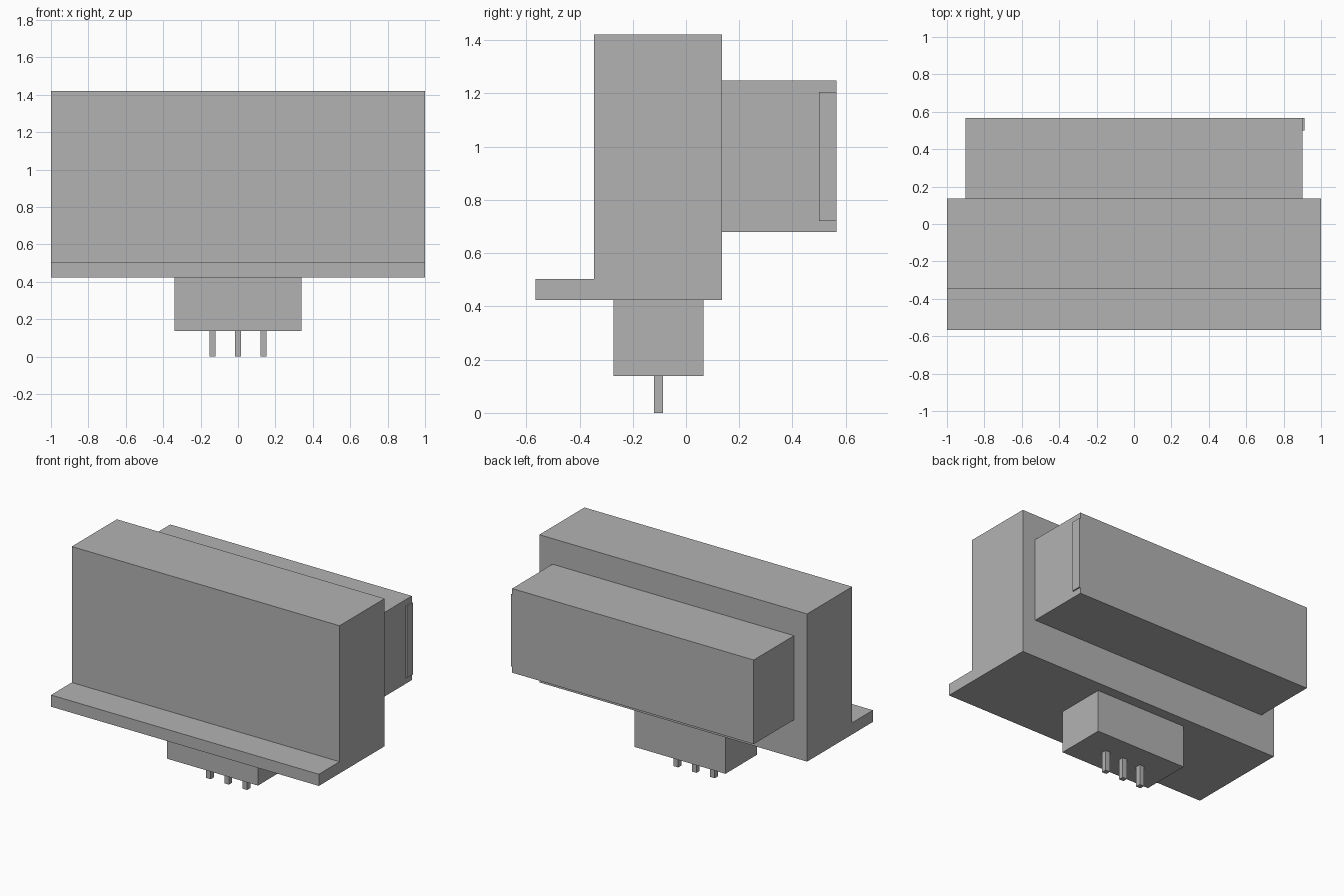
import bpy
import bmesh

if "Cube" in bpy.data.objects:
    bpy.data.objects.remove(bpy.data.objects["Cube"], do_unlink=True)

GREY = (0.45, 0.45, 0.45, 1.0)
grey = bpy.data.materials.new("plain_grey")
grey.use_nodes = True
grey.diffuse_color = GREY
grey.node_tree.nodes["Principled BSDF"].inputs["Base Color"].default_value = GREY


def extrude_x(name, profile, x0, x1):
    """Extrude a closed (y, z) outline from x0 to x1."""
    bm = bmesh.new()
    face = bm.faces.new([bm.verts.new((x0, y, z)) for y, z in profile])
    result = bmesh.ops.extrude_face_region(bm, geom=[face], use_keep_orig=True)
    moved = [v for v in result["geom"] if isinstance(v, bmesh.types.BMVert)]
    bmesh.ops.translate(bm, vec=(x1 - x0, 0, 0), verts=moved)
    bmesh.ops.recalc_face_normals(bm, faces=bm.faces)
    mesh = bpy.data.meshes.new(name)
    bm.to_mesh(mesh)
    bm.free()
    mesh.materials.append(grey)
    obj = bpy.data.objects.new(name, mesh)
    bpy.context.scene.collection.objects.link(obj)
    return obj


def block(name, x, y, z):
    """Box from (min, max) ranges along each axis."""
    outline = [(y[0], z[0]), (y[1], z[0]), (y[1], z[1]), (y[0], z[1])]
    return extrude_x(name, outline, *x)


# Main housing with the ledge along its front foot
BOTTOM, LEDGE_TOP, TOP = 0.424, 0.503, 1.421
FRONT, BACK, LEDGE_FRONT = -0.345, 0.136, -0.566
extrude_x("housing_with_ledge", [
    (LEDGE_FRONT, BOTTOM), (BACK, BOTTOM), (BACK, TOP),
    (FRONT, TOP), (FRONT, LEDGE_TOP), (LEDGE_FRONT, LEDGE_TOP)], -1, 1)

# Rear box and the thin rib on its left end
block("rear_box", (-0.902, 0.902), (BACK, 0.566), (0.68, 1.248))
block("side_rib", (0.902, 0.911), (0.5, 0.566), (0.721, 1.206))

# Connector under the housing with its three pins
block("connector", (-0.34, 0.34), (-0.273, 0.065), (0.138, BOTTOM))
for side, x in (("right", -0.136), ("middle", 0), ("left", 0.136)):
    block(side + "_pin", (x - 0.017, x + 0.017), (-0.121, -0.087), (0, 0.138))
